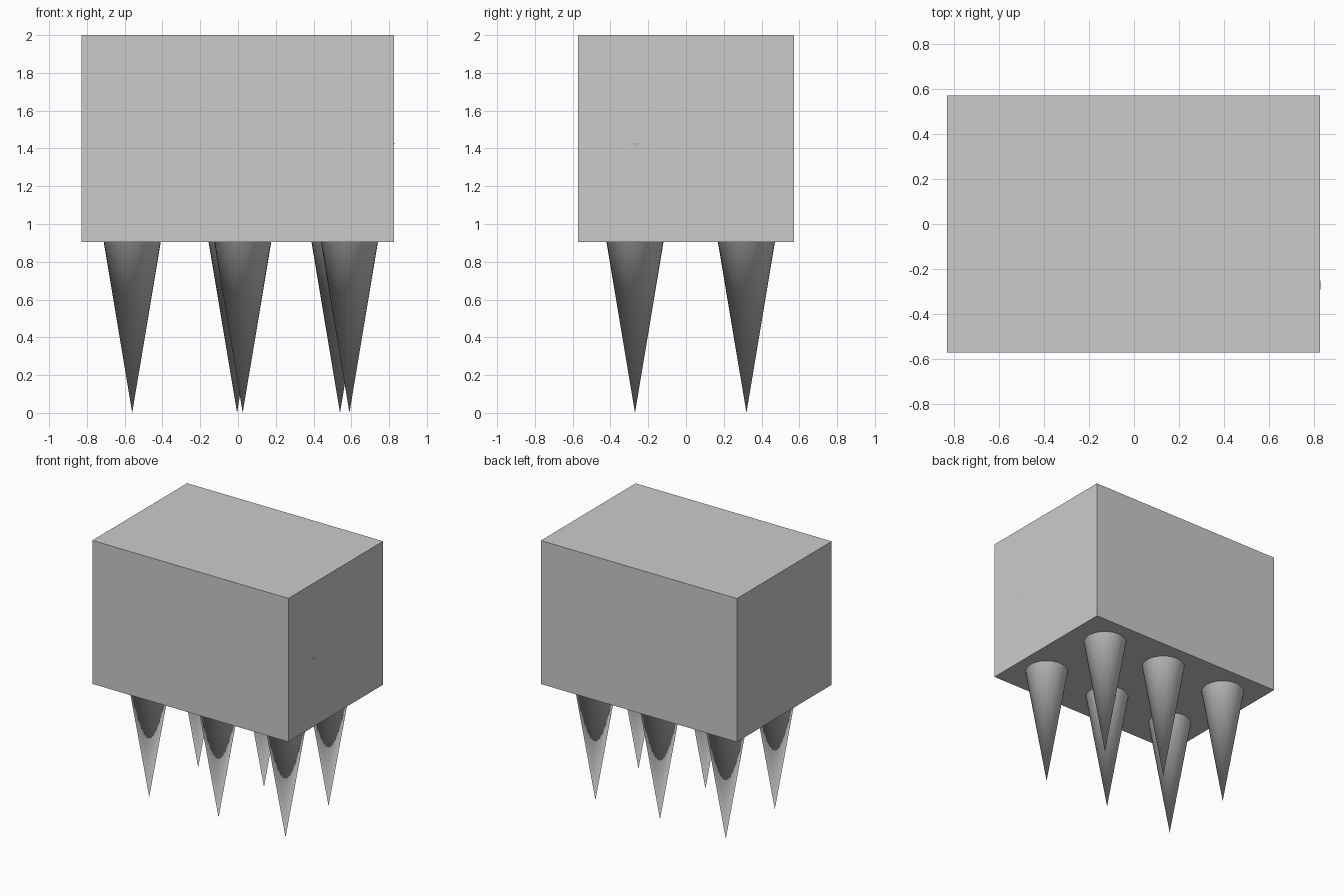
import bpy
import math

cube = bpy.data.objects.get("Cube")
if cube:
    bpy.data.objects.remove(cube, do_unlink=True)

grey = bpy.data.materials.new("plain grey")
grey.use_nodes = True
colour = (0.6, 0.6, 0.6, 1)
grey.diffuse_color = colour
grey.node_tree.nodes["Principled BSDF"].inputs["Base Color"].default_value = colour

# Solid block body
bpy.ops.mesh.primitive_cube_add(size=1, location=(-0.002, 0, 1.453))
body = bpy.context.object
body.name = "block_body"
body.scale = (1.654, 1.142, 1.094)
bpy.ops.object.transform_apply(location=False, rotation=False, scale=True)
body.data.materials.append(grey)

# Downward spikes, whose wide ends sit inside the block
SPIKE_HEIGHT = 1.43
SPIKE_RADIUS = 0.2385


def add_spike(name, x, y):
    bpy.ops.mesh.primitive_cone_add(
        vertices=32, radius1=SPIKE_RADIUS, radius2=0, depth=SPIKE_HEIGHT,
        location=(x, y, SPIKE_HEIGHT / 2), rotation=(math.pi, 0, 0))
    spike = bpy.context.object
    spike.name = name
    spike.data.materials.append(grey)
    bpy.ops.object.shade_smooth_by_angle(angle=math.radians(30))


rows = {
    "front": (-0.27, (-0.56, 0.025, 0.59)),
    "back": (0.32, (-0.56, -0.005, 0.54)),
}
for row, (y, xs) in rows.items():
    for side, x in zip(("right", "middle", "left"), xs):
        add_spike(f"{row}_{side}_spike", x, y)
